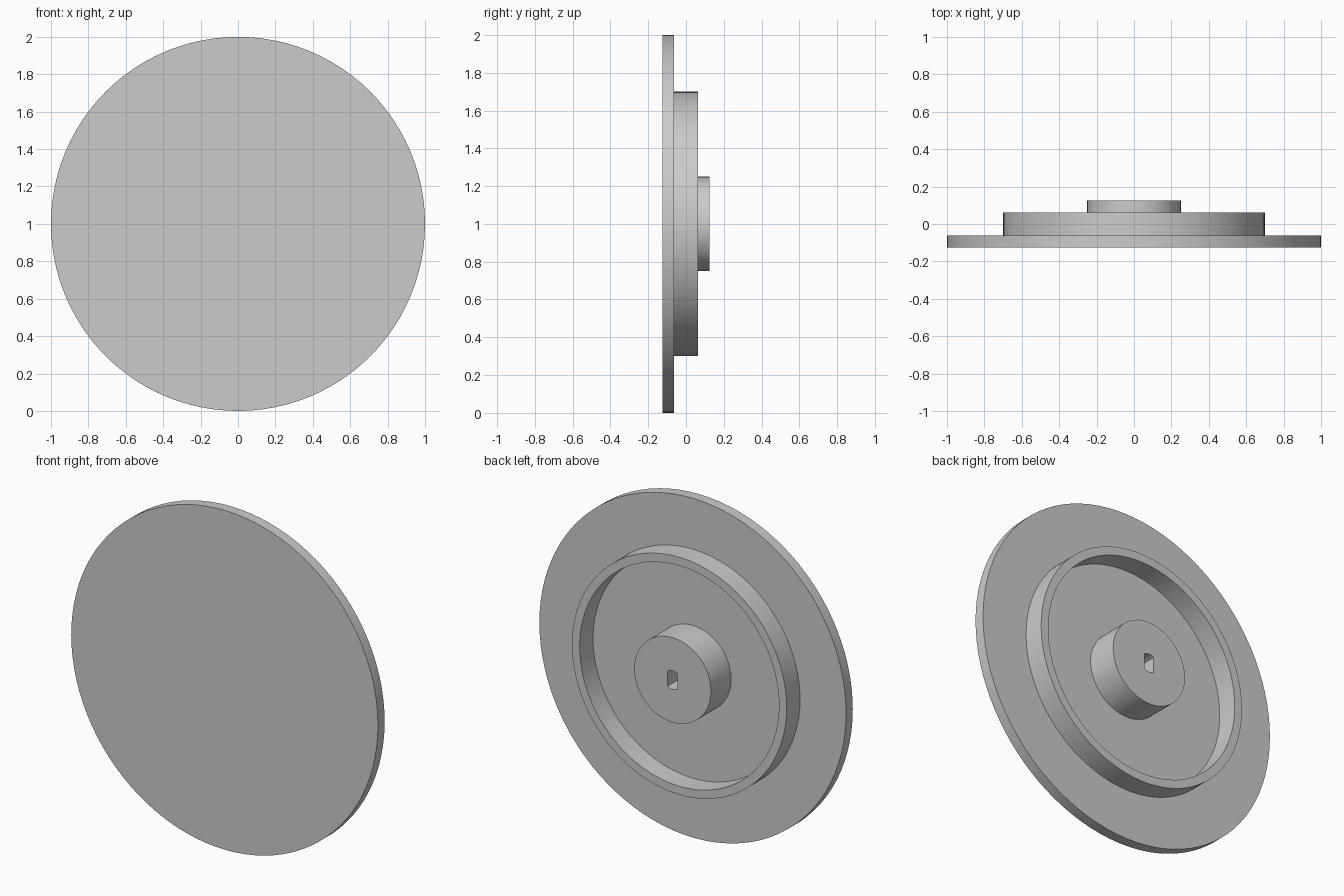
import bpy, bmesh
from math import sin, cos, pi, radians, asin

cube = bpy.data.objects.get("Cube")
if cube:
    bpy.data.objects.remove(cube, do_unlink=True)

grey = bpy.data.materials.new("plain_grey")
grey.use_nodes = True
colour = (0.6, 0.6, 0.6, 1)
grey.diffuse_color = colour
grey.node_tree.nodes["Principled BSDF"].inputs["Base Color"].default_value = colour


def circle(radius, count=96):
    return [(radius * cos(2 * pi * i / count), radius * sin(2 * pi * i / count))
            for i in range(count)]


def flatted_circle(radius, half_width, count=8):
    """Round hole with a flat on its left and right side."""
    spread = asin(half_width / radius)
    arc = [-spread + 2 * spread * i / count for i in range(count + 1)]
    top = [(radius * sin(a), radius * cos(a)) for a in arc]
    return top + [(-x, -z) for x, z in top]


def extruded_part(name, outlines, y_front, y_back):
    """Fill nested outlines in the xz plane and extrude them along y."""
    bm = bmesh.new()
    for outline in outlines:
        verts = [bm.verts.new((x, y_front, z + 1)) for x, z in outline]
        for a, b in zip(verts, verts[1:] + verts[:1]):
            bm.edges.new((a, b))
    bmesh.ops.triangle_fill(bm, edges=bm.edges[:], use_beauty=True)
    result = bmesh.ops.extrude_face_region(bm, geom=bm.faces[:], use_keep_orig=True)
    moved = [v for v in result["geom"] if isinstance(v, bmesh.types.BMVert)]
    bmesh.ops.translate(bm, verts=moved, vec=(0, y_back - y_front, 0))
    bmesh.ops.recalc_face_normals(bm, faces=bm.faces[:])
    mesh = bpy.data.meshes.new(name)
    bm.to_mesh(mesh)
    bm.free()
    mesh.materials.append(grey)
    part = bpy.data.objects.new(name, mesh)
    bpy.context.collection.objects.link(part)
    bpy.ops.object.select_all(action="DESELECT")
    part.select_set(True)
    bpy.context.view_layer.objects.active = part
    bpy.ops.object.shade_smooth_by_angle(angle=radians(30))
    return part


# Wide front disc, raised rim behind it, and central hub with a shaft socket
FRONT, DISC_BACK, RIM_BACK, HUB_BACK = -0.125, -0.0625, 0.0625, 0.125
extruded_part("disc", [circle(1.0)], FRONT, DISC_BACK)
extruded_part("rim", [circle(0.7), circle(0.65)], DISC_BACK, RIM_BACK)
extruded_part("hub", [circle(0.25), flatted_circle(0.055, 0.032)], DISC_BACK, HUB_BACK)
